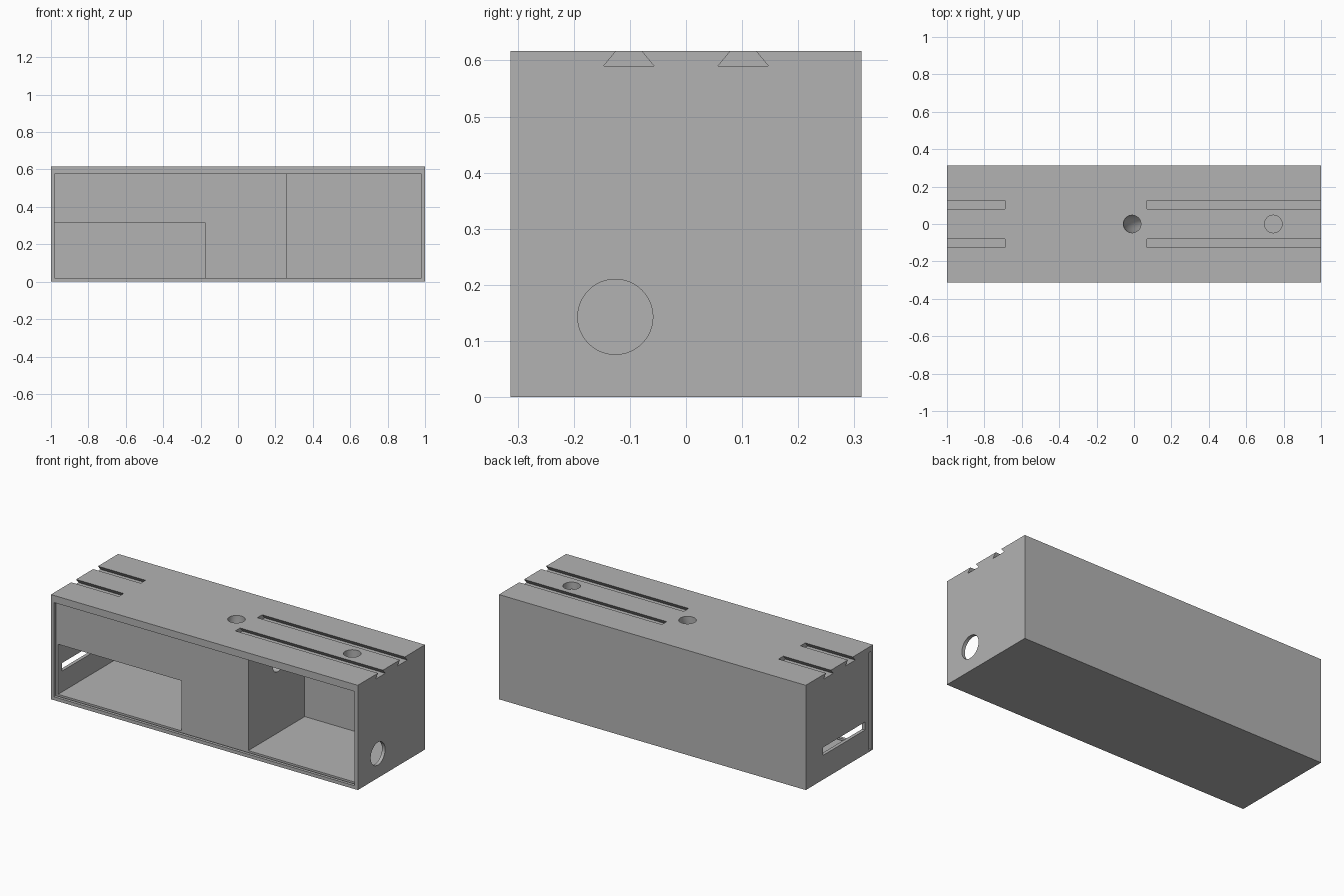
import bpy, bmesh, math
from mathutils import Vector

old = bpy.data.objects.get("Cube")
if old:
    bpy.data.objects.remove(old, do_unlink=True)

grey = bpy.data.materials.new("plain grey")
grey.use_nodes = True
colour = (0.45, 0.45, 0.45, 1)
grey.diffuse_color = colour
grey.node_tree.nodes["Principled BSDF"].inputs["Base Color"].default_value = colour


def make_object(name, bm):
    bmesh.ops.recalc_face_normals(bm, faces=bm.faces)
    mesh = bpy.data.meshes.new(name)
    bm.to_mesh(mesh)
    bm.free()
    mesh.materials.append(grey)
    obj = bpy.data.objects.new(name, mesh)
    bpy.context.collection.objects.link(obj)
    return obj


def loft(name, rings):
    """Closed solid through rings of equal point count."""
    bm = bmesh.new()
    loops = [[bm.verts.new(p) for p in ring] for ring in rings]
    n = len(loops[0])
    for a, b in zip(loops, loops[1:]):
        for i in range(n):
            j = (i + 1) % n
            bm.faces.new((a[i], a[j], b[j], b[i]))
    bm.faces.new(loops[0])
    bm.faces.new(loops[-1])
    return make_object(name, bm)


def along_x(name, profile, x0, x1):
    return loft(name, [[(x, y, z) for y, z in profile] for x in (x0, x1)])


def box(name, x0, x1, y0, y1, z0, z1):
    return along_x(name, [(y0, z0), (y1, z0), (y1, z1), (y0, z1)], x0, x1)


def tube(name, path, radius, sides=48):
    """Round rod along a path lying in the xz plane at constant y."""
    path = [Vector(p) for p in path]
    side = Vector((0, 1, 0))
    rings = []
    for i, p in enumerate(path):
        d = (path[min(i + 1, len(path) - 1)] - path[max(i - 1, 0)]).normalized()
        up = d.cross(side)
        angles = [2 * math.pi * k / sides for k in range(sides)]
        rings.append([p + radius * (math.cos(a) * side + math.sin(a) * up) for a in angles])
    return loft(name, rings)


W, D, H = 1.0, 0.313, 0.617
LID = -0.275      # plane behind the sliding lid
BACK = 0.25       # rear of the compartments

case = box("case", -W, W, -D, D, 0, H)

cutters = [
    # front opening and the lid groove that runs out through one end
    box("front_opening", -0.98, 0.98, -0.4, -0.285, 0.02, 0.575),
    box("lid_groove", -1.1, 0.99, -0.295, LID, 0.009, 0.586),
    # compartments
    box("low_compartment", -0.98, -0.175, -0.285, BACK, 0.02, 0.315),
    box("tall_compartment", 0.26, 0.98, -0.285, BACK, 0.02, 0.575),
    # end wall openings
    box("end_window", -1.1, -0.9, -0.238, 0.154, 0.143, 0.19),
    tube("end_hole", [(0.9, -0.126, 0.143), (1.1, -0.126, 0.143)], 0.067),
    tube("top_hole", [(0.745, 0, 0.5), (0.745, 0, 0.7)], 0.047),
]

# curved passage from the top into the tall compartment
bend = 0.19
arc = [math.radians(a) for a in range(0, 91, 6)]
passage = [(-0.01, 0, 0.7)]
passage += [(-0.01 + bend * (1 - math.cos(a)), 0, H - bend * math.sin(a)) for a in arc]
passage.append((0.3, 0, H - bend))
cutters.append(tube("cable_passage", passage, 0.047))

# dovetail rails in the top
for y in (-0.102, 0.102):
    slope = 0.0225 / 0.027
    top = 0.65
    half_top = 0.0225 - slope * (top - H)
    dovetail = [(y - 0.045, 0.59), (y + 0.045, 0.59),
                (y + 0.0225, H), (y + 0.0225, top),
                (y - 0.0225, top), (y - 0.0225, H)]
    for x0, x1 in ((-1.1, -0.69), (0.07, 1.1)):
        cutters.append(along_x("dovetail", dovetail, x0, x1))

bpy.context.view_layer.objects.active = case
for cutter in cutters:
    cutter.hide_render = True
    mod = case.modifiers.new(cutter.name, "BOOLEAN")
    mod.operation = "DIFFERENCE"
    mod.solver = "EXACT"
    mod.object = cutter
    bpy.ops.object.modifier_apply(modifier=mod.name)
    bpy.data.objects.remove(cutter, do_unlink=True)

# one material slot, smooth round holes
case.data.materials.clear()
case.data.materials.append(grey)
for face in case.data.polygons:
    face.material_index = 0
bpy.ops.object.select_all(action="DESELECT")
case.select_set(True)
bpy.ops.object.shade_smooth_by_angle(angle=math.radians(30))
